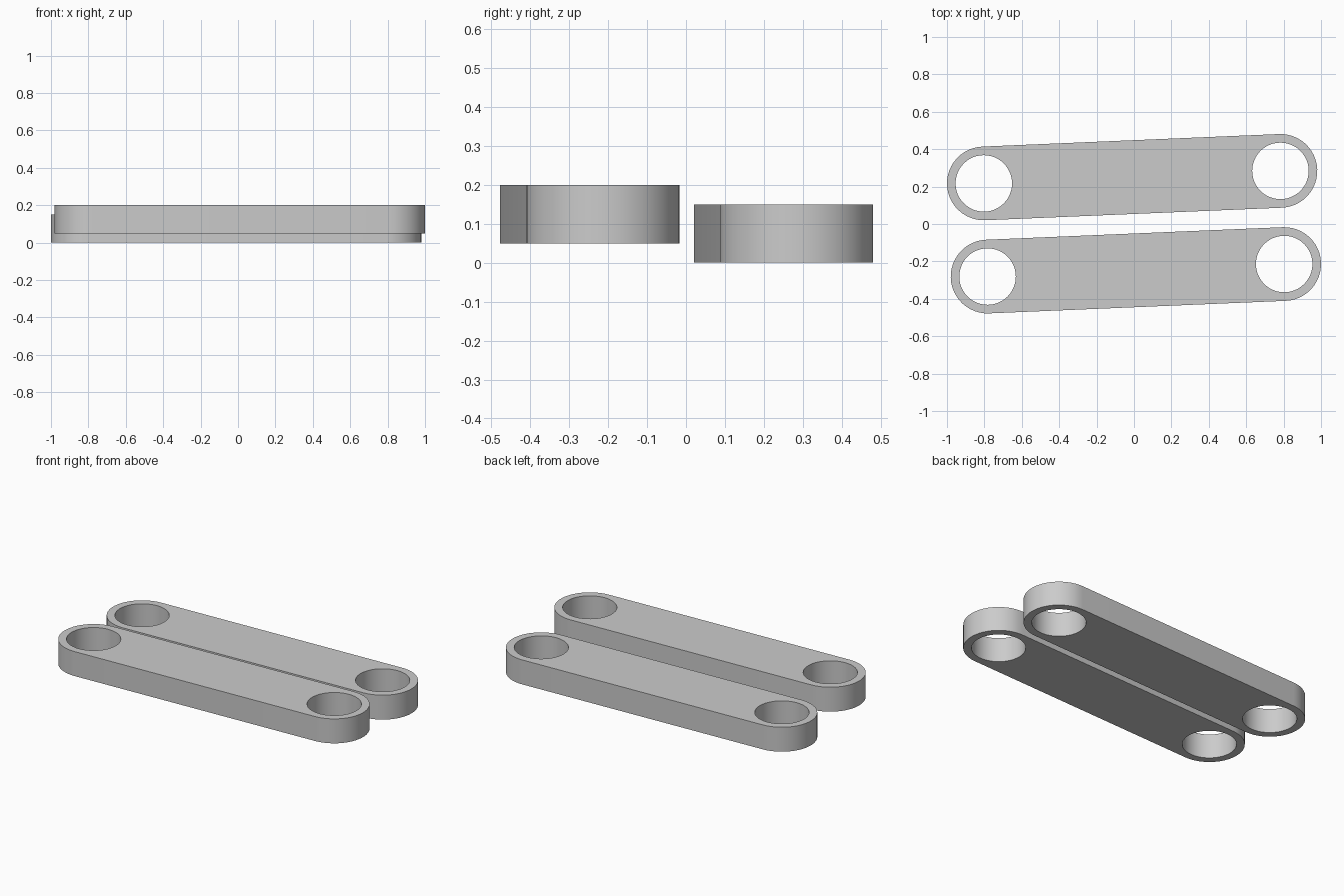
import bpy
import bmesh
import math
from mathutils import Vector

cube = bpy.data.objects.get("Cube")
if cube:
    bpy.data.objects.remove(cube, do_unlink=True)

OUTER_R, HOLE_R, THICK, SEGS = 0.197, 0.151, 0.15, 48

grey = bpy.data.materials.new("plain grey")
grey.use_nodes = True
colour = (0.6, 0.6, 0.6, 1)
grey.diffuse_color = colour
for node in grey.node_tree.nodes:
    if node.type == "BSDF_PRINCIPLED":
        node.inputs["Base Color"].default_value = colour


def arc(centre, radius, start, sweep, count):
    """Points along an arc, starting at angle start."""
    return [centre + radius * Vector((math.cos(start + sweep * i / count),
                                      math.sin(start + sweep * i / count), 0))
            for i in range(count + 1)]


def add_loop(bm, points):
    verts = [bm.verts.new(p) for p in points]
    return [bm.edges.new((v, verts[i - 1])) for i, v in enumerate(verts)]


def make_link(name, left, right, base):
    """A flat bar with rounded ends and a through hole at each end."""
    a, b = Vector((*left, base)), Vector((*right, base))
    angle = math.atan2(b.y - a.y, b.x - a.x)
    bm = bmesh.new()
    # rounded outline and the two holes
    edges = add_loop(bm, arc(b, OUTER_R, angle - math.pi / 2, math.pi, SEGS // 2)
                     + arc(a, OUTER_R, angle + math.pi / 2, math.pi, SEGS // 2))
    for c in (a, b):
        edges += add_loop(bm, arc(c, HOLE_R, 0, math.tau, SEGS)[:-1])
    # fill the face and raise it to full thickness
    bmesh.ops.triangle_fill(bm, use_beauty=True, edges=edges, normal=(0, 0, 1))
    raised = bmesh.ops.extrude_face_region(bm, geom=bm.faces[:], use_keep_orig=True)
    bmesh.ops.translate(bm, vec=(0, 0, THICK),
                        verts=[g for g in raised["geom"] if isinstance(g, bmesh.types.BMVert)])
    bmesh.ops.recalc_face_normals(bm, faces=bm.faces[:])
    mesh = bpy.data.meshes.new(name)
    bm.to_mesh(mesh)
    bm.free()
    mesh.materials.append(grey)
    # smooth curved walls, sharp rims
    for poly in mesh.polygons:
        poly.use_smooth = True
    mesh.set_sharp_from_angle(angle=math.radians(30))
    bpy.context.collection.objects.link(bpy.data.objects.new(name, mesh))


make_link("back_link", (-0.803, 0.217), (0.783, 0.284), 0)
make_link("front_link", (-0.783, -0.281), (0.803, -0.214), 0.05)
